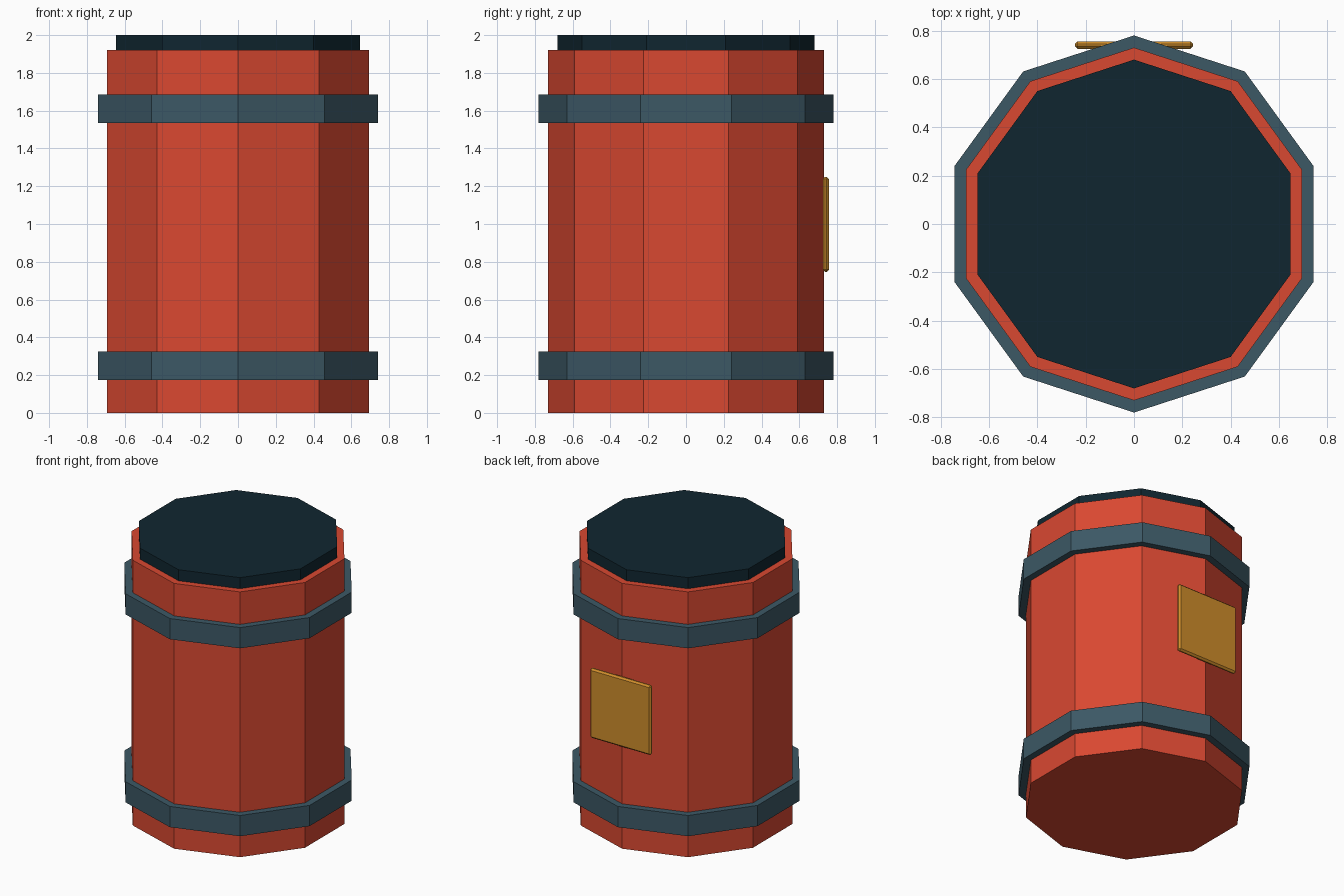
import bpy

if "Cube" in bpy.data.objects:
    bpy.data.objects.remove(bpy.data.objects["Cube"])


def material(name, srgb):
    m = bpy.data.materials.new(name)
    lin = [((c / 255 + 0.055) / 1.055) ** 2.4 for c in srgb]
    m.diffuse_color = (*lin, 1)
    m.use_nodes = True
    m.node_tree.nodes["Principled BSDF"].inputs["Base Color"].default_value = m.diffuse_color
    return m


red = material("barrel red", (217, 72, 49))
steel = material("slate steel", (60, 88, 101))
dark = material("dark lid", (16, 38, 48))
gold = material("gold plate", (207, 141, 43))


def drum(name, radius, z0, z1, mat):
    # ten-sided flat-shaded cylinder with a corner at front and back
    bpy.ops.mesh.primitive_cylinder_add(vertices=10, radius=radius, depth=z1 - z0,
                                        location=(0, 0, (z0 + z1) / 2))
    ob = bpy.context.object
    ob.name = name
    ob.data.materials.append(mat)
    return ob


# Barrel body, bands and lid
drum("barrel_body", 0.73, 0, 1.92, red)
drum("lower_band", 0.78, 0.175, 0.325, steel)
drum("upper_band", 0.78, 1.535, 1.685, steel)
drum("lid", 0.68, 1.92, 2.0, dark)

# Label plate on the back corner
bpy.ops.mesh.primitive_cube_add(size=1, location=(0, 0.74, 0.998))
plate = bpy.context.object
plate.name = "label_plate"
plate.scale = (0.49, 0.032, 0.504)
bpy.ops.object.transform_apply(location=False, rotation=False, scale=True)
plate.data.materials.append(gold)
bevel = plate.modifiers.new("chamfer", 'BEVEL')
bevel.width = 0.012
bevel.segments = 1
